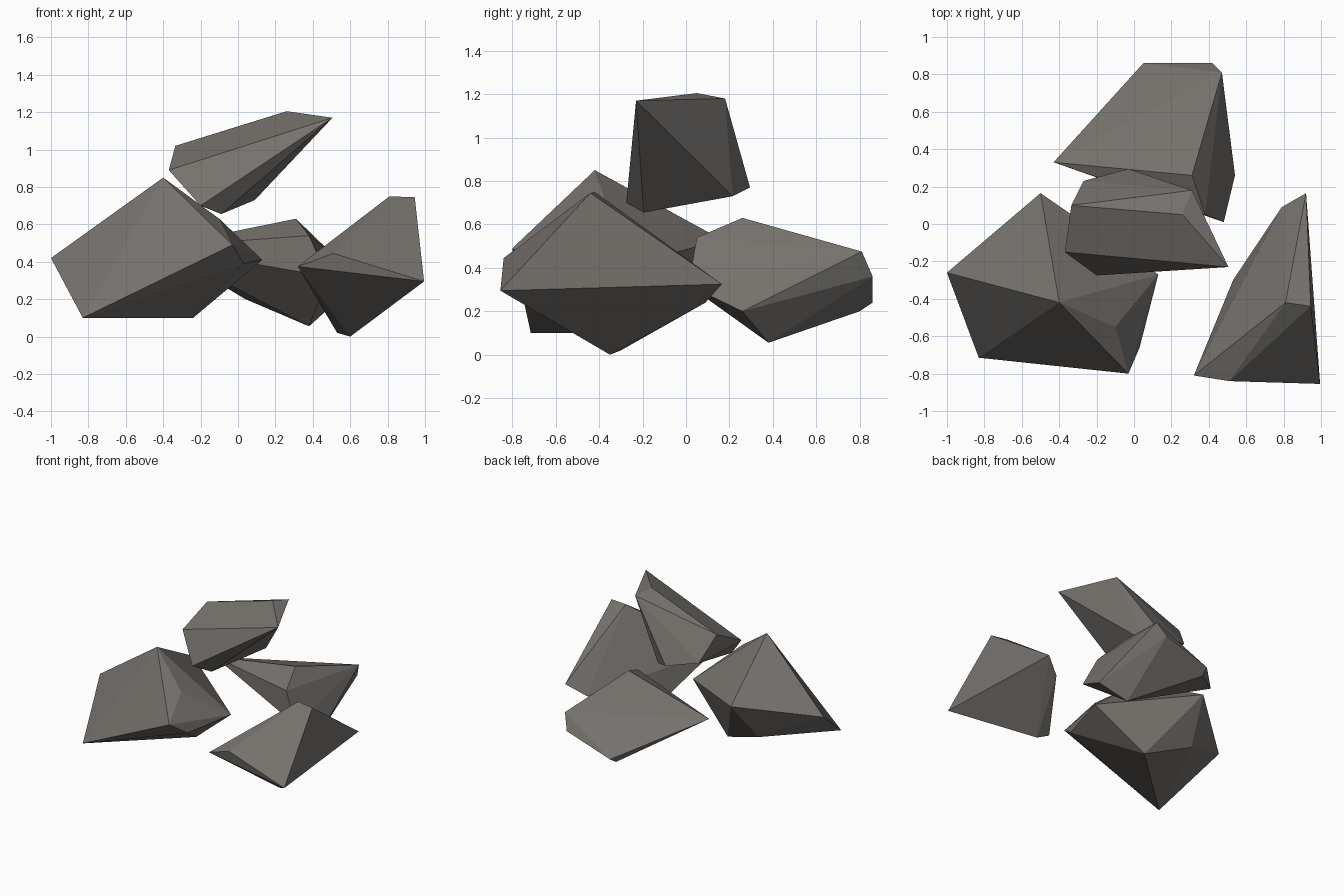
import bpy
import bmesh
import math
from mathutils import Vector

# Remove the default object
default_cube = bpy.data.objects.get("Cube")
if default_cube:
    bpy.data.objects.remove(default_cube, do_unlink=True)

# One stone colour for everything
stone = bpy.data.materials.new("warm_grey_stone")
stone.use_nodes = True
stone_color = (0.18, 0.167, 0.154, 1.0)
stone.diffuse_color = stone_color
shader = next(n for n in stone.node_tree.nodes if n.type == "BSDF_PRINCIPLED")
shader.inputs["Base Color"].default_value = stone_color
shader.inputs["Roughness"].default_value = 0.9

CENTIMETRE = 0.01


def make_rock(name, corners):
    """Wrap a faceted convex shard around its corner points (in hundredths)."""
    points = [Vector(corner) * CENTIMETRE for corner in corners]
    centre = sum(points, Vector()) / len(points)
    bm = bmesh.new()
    for point in points:
        bm.verts.new(point - centre)
    hull = bmesh.ops.convex_hull(bm, input=bm.verts[:])
    # Drop any corner that ended up inside the shard
    loose = [v for v in bm.verts if not v.link_faces]
    bmesh.ops.delete(bm, geom=loose, context="VERTS")
    # Merge triangles that form one flat facet
    bmesh.ops.dissolve_limit(bm, angle_limit=math.radians(2),
                             verts=bm.verts[:], edges=bm.edges[:])
    bmesh.ops.recalc_face_normals(bm, faces=bm.faces[:])
    mesh = bpy.data.meshes.new(name)
    bm.to_mesh(mesh)
    bm.free()
    mesh.materials.append(stone)
    rock = bpy.data.objects.new(name, mesh)
    rock.location = centre
    bpy.context.collection.objects.link(rock)
    return rock


# Large peaked rock at the front, on the -x side
make_rock("large_rock", [
    (-100, -26, 42), (-83, -71.5, 10), (-40, -42, 85), (-50, 16.5, 53),
    (13, -27, 41), (-3, -80, 49), (3, -66, 39), (-10, -55, 63),
    (-24, -17, 10), (-58, -6, 23),
])

# Wedge rock at the front, on the +x side
make_rock("wedge_rock", [
    (81, -42, 75), (94.5, -44, 74.5), (99.5, -85.5, 29.5), (32, -81, 37.5),
    (51, -84, 44.5), (92, 16.5, 32.5), (79, 9, 24), (60, -35, 0),
    (53, -30, 2),
])

# Broad rock at the back
make_rock("back_rock", [
    (-43, 33, 48), (31, 26, 63), (38, 5, 54), (48, 1, 32), (54, 26, 20),
    (47, 81, 47.5), (42, 86, 36), (5, 86, 24), (4, 80, 20), (38, 38, 5.5),
])

# Tilted rock floating above the others
make_rock("upper_rock", [
    (50.5, -23, 117), (26, 5, 120.5), (31, 18, 118), (-20, -27.5, 70),
    (-37, -15, 89), (-33.5, 10, 102), (-27, 23, 83), (-3, 29.5, 77),
    (9, 21.5, 73), (-9, -19.5, 65.5),
])
